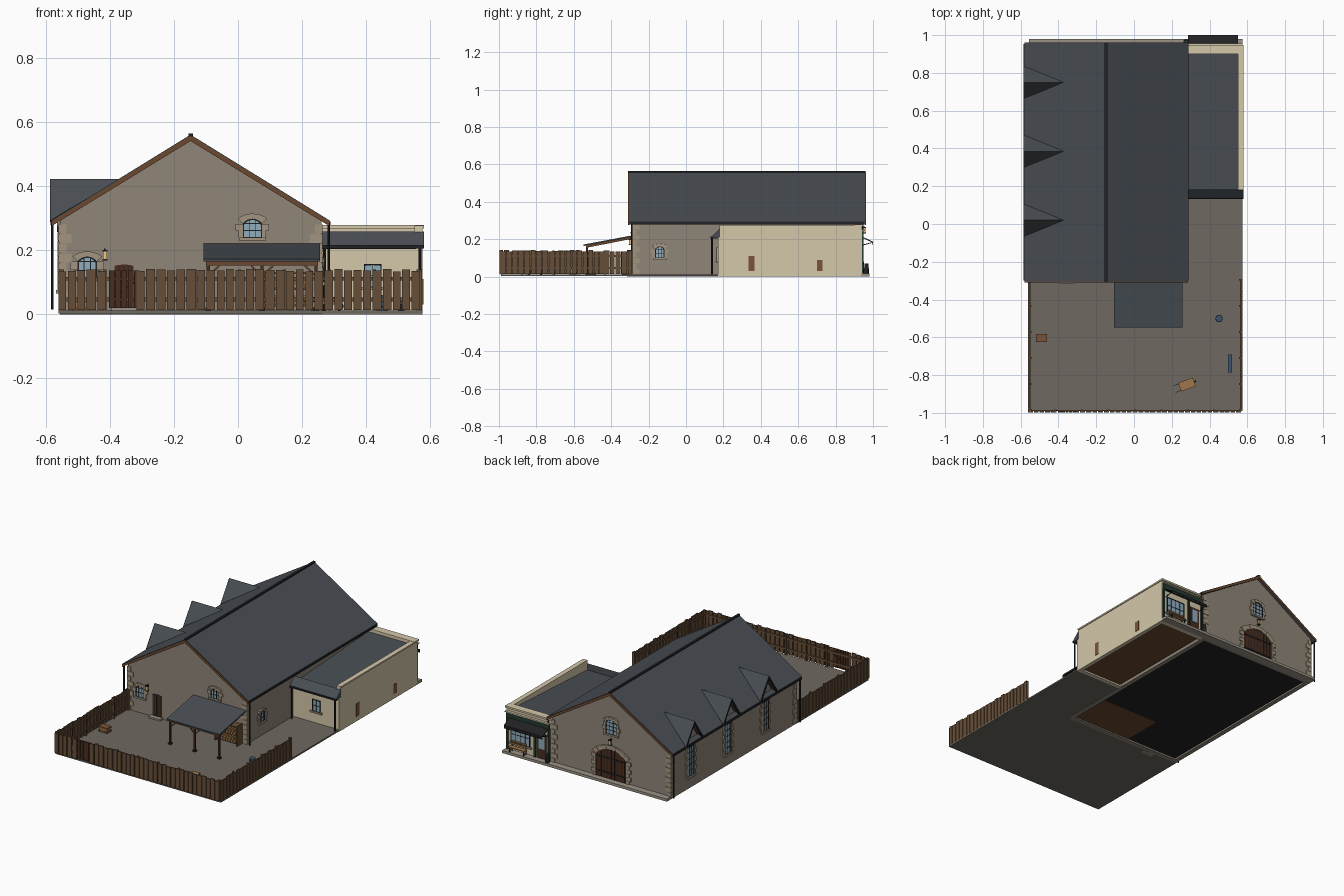
import bpy, math, random
from mathutils import Matrix, Vector

if "Cube" in bpy.data.objects:
    bpy.data.objects.remove(bpy.data.objects["Cube"])
random.seed(4)

COL = dict(stone=(.56, .52, .47), quoin=(.63, .58, .50), cream=(.83, .78, .66), slate=(.29, .31, .33),
           dark=(.15, .15, .16), wood=(.40, .31, .23), door=(.29, .19, .14), trim=(.42, .29, .20),
           glass=(.56, .67, .73), yard=(.43, .41, .38), green=(.16, .24, .20), tan=(.62, .46, .30),
           blue=(.25, .33, .42), pave=(.60, .57, .52), lamp=(.90, .78, .50), niche=(.48, .33, .23))
M = Matrix()          # current placement frame
parts = {}            # name -> (verts, faces, colour)


def add(name, verts, faces, col):
    v, f, _ = parts.setdefault(name, ([], [], col))
    o = len(v)
    v += [M @ Vector(p) for p in verts]
    f += [[i + o for i in q] for q in faces]


def prism(name, pts, a, b, col, axis='y'):
    def to3(p, t):
        return {'y': (p[0], t, p[1]), 'x': (t, p[0], p[1]), 'z': (p[0], p[1], t)}[axis]
    n = len(pts)
    verts = [to3(p, a) for p in pts] + [to3(p, b) for p in pts]
    faces = [list(range(n)), list(range(2 * n - 1, n - 1, -1))]
    faces += [[i, i + n, (i + 1) % n + n, (i + 1) % n] for i in range(n)]
    add(name, verts, faces, col)


def box(name, x0, x1, y0, y1, z0, z1, col):
    prism(name, [(x0, z0), (x1, z0), (x1, z1), (x0, z1)], y0, y1, col)


def disc(name, x, y, r, z0, z1, col, n=12):
    prism(name, [(x + r * math.cos(i * math.tau / n), y + r * math.sin(i * math.tau / n)) for i in range(n)], z0, z1, col, 'z')


def face(side, u, z=0, off=None):
    """Frame on a wall: local x along the wall, -y outward."""
    global M
    pos, rot = {'front': ((u, -.285), 0), 'back': ((u, .94), math.pi), 'right': ((.26, u), math.pi / 2),
                'left': ((-.555, u), -math.pi / 2), 'shop_front': ((u, .17), 0), 'shop_right': ((.572, u), math.pi / 2)}[side]
    M = Matrix.Translation((*pos, z)) @ Matrix.Rotation(rot, 4, 'Z')


def home():
    global M
    M = Matrix()


def arch(w, h, r, n=8):
    R = (w * w / 4 + r * r) / (2 * r)
    a = math.asin(min(1, w / 2 / R))
    arc = [(R * math.sin(-a + 2 * a * i / n), h - R + R * math.cos(-a + 2 * a * i / n)) for i in range(n + 1)]
    return [(-w / 2, 0)] + arc + [(w / 2, 0)]


def band(name, inner, outer, y0, y1, col, lo=0, step=0):
    for i in range(lo, len(inner) - 1 - lo):
        prism(name, [inner[i], outer[i], outer[i + 1], inner[i + 1]], y0 - (step if i % 2 else 0), y1, col)


def surround(w, h, r, t=.016):
    band('stone_arches', arch(w, h, r), arch(w + 2 * t, h + t, r), -.007, .01, 'quoin', 1, .002)
    k = max(2, round((h - r) / .025))
    d = (h - r) / k
    for i in range(k):
        for s in (-1, 1):
            e = w / 2 + (t * 1.4 if i % 2 else t * .8)
            box('stone_jambs', *sorted((s * w / 2, s * e)), -.007, .01, i * d, (i + 1) * d - .001, 'quoin')


def window(side, u, z, w, h, r=.015, nv=2, nh=2, stone=True):
    face(side, u, z)
    prism('window_glass', arch(w, h, r), -.003, .005, 'glass')
    band('window_frames', arch(w - .008, h - .004, r), arch(w, h, r), -.006, .004, 'dark')
    for i in range(1, nv + 1):
        x = -w / 2 + w * i / (nv + 1)
        box('window_bars', x - .0012, x + .0012, -.005, .003, 0, h - r * .3, 'dark')
    for i in range(nh + 1):
        zz = (h - r) * i / nh
        box('window_bars', -w / 2, w / 2, -.005, .003, zz - .0012, zz + .0012, 'dark')
    box('window_sills', -w / 2 - .012, w / 2 + .012, -.012, .005, -.01, 0, 'quoin' if stone else 'pave')
    if stone:
        surround(w, h, r)
    home()


def lantern(side, u, z):
    face(side, u, z)
    box('lantern_glass', -.006, .006, -.02, -.008, -.014, .01, 'lamp')
    box('lantern_caps', -.008, .008, -.022, -.006, .01, .015, 'dark')
    box('lantern_caps', -.008, .008, -.022, -.006, -.018, -.014, 'dark')
    box('lantern_caps', -.002, .002, -.016, .002, .015, .019, 'dark')
    home()


# Ground and floors
box('yard', -.56, .575, -.99, -.285, .003, .012, 'yard')
box('yard', .26, .575, -.285, .17, .003, .012, 'yard')
box('barn_floor', -.54, .245, -.27, .925, .01, .016, 'dark')
box('room_floor', -.17, .245, -.27, .0, .008, .015, 'trim')
box('shop_floor', .27, .565, .18, .93, .01, .016, 'trim')
box('pavement', -.555, .575, .935, .98, 0, .016, 'pave')

# Barn walls and roof
RX, RZ, EZ = -.148, .56, .293
SL = (RZ - EZ) / .433
for y in (-.285, .912):
    prism('barn_gable', [(-.555, 0), (.26, 0), (.26, .292), (RX, .545), (-.555, .292)], y, y + .028, 'stone')
for x in (-.555, .232):
    box('barn_side_wall', x, x + .028, -.26, .92, 0, .291, 'stone')
for s in (-1, 1):
    ex = RX + s * .433
    prism('barn_roof', [(RX, RZ), (ex, EZ), (ex, EZ - .013), (RX, RZ - .015)], -.305, .958, 'slate')
    for y in (-.309, .956):
        prism('bargeboards', [(RX, RZ - .003), (ex, EZ - .003), (ex, EZ - .018), (RX, RZ - .02)], y, y + .006, 'trim')
    box('gutters', *sorted((ex - s * .006, ex + s * .004)), -.30, .952, EZ - .014, EZ - .003, 'dark')
    for y in (-.29, .945):
        disc('downpipes', ex - s * .002, y, .0045, .015, EZ - .008, 'dark', 8)
box('ridge_cap', RX - .007, RX + .007, -.31, .96, RZ - .006, RZ + .004, 'dark')

# Corner quoins
for cx, sx in ((-.555, 1), (.26, -1)):
    for cy, sy in ((-.285, 1), (.94, -1)):
        for i in range(9):
            a, b = (.036, .02) if i % 2 else (.02, .036)
            box('quoins', *sorted((cx - sx * .004, cx + sx * a)), *sorted((cy - sy * .004, cy + sy * b)),
                .012 + i * .03, .04 + i * .03, 'quoin')

# Dormers with tall side windows
for y in (.02, .385, .75):
    tail, front, top, hw = -.37, -.585, .421, .086
    for s in (-1, 1):
        A, B, C = (front, y, top), (front, y + s * hw, EZ), (tail, y, top)
        low = [(p[0], p[1], p[2] - .012) for p in (A, B, C)]
        add('dormer_roofs', [A, B, C] + low, [(0, 1, 2), (5, 4, 3), (0, 3, 4, 1), (1, 4, 5, 2), (2, 5, 3, 0)], 'slate')
        prism('dormer_bargeboards', [(y, top), (y + s * hw, EZ), (y + s * (hw - .012), EZ - .005), (y, top - .016)],
              front - .001, front + .005, 'dark', 'x')
    prism('dormer_gables', [(y - .075, .285), (y + .075, .285), (y, .405)], -.557, -.535, 'stone', 'x')
    window('left', y, .075, .06, .195, .014, 2, 5)

# Barn windows, doors and lanterns
window('front', .045, .24, .06, .058)
window('front', -.47, .11, .06, .07)
window('right', -.14, .1, .05, .062)
window('back', RX, .295, .075, .09, .02, 2, 3)
face('front', -.355)
prism('back_door', arch(.06, .155, .004), -.004, .005, 'door')
for x in (-.015, 0, .015):
    box('back_door_planks', x - .001, x + .001, -.006, 0, .02, .15, 'dark')
box('door_step', -.04, .04, -.03, 0, .0, .022, 'pave')
face('back', RX, .012)
prism('barn_doors', arch(.21, .19, .05), -.004, .005, 'door')
for i in range(-4, 5):
    box('barn_door_planks', i * .023 - .0012, i * .023 + .0012, -.006, 0, 0, .185 - abs(i) ** 2 * .0027, 'dark')
for z in (.035, .125):
    box('barn_door_hinges', -.1, .1, -.007, 0, z, z + .008, 'dark')
surround(.21, .19, .05, .022)
home()
lantern('front', -.415, .186)
lantern('back', RX, .25)

# Shop wing: walls, parapets and sloping roof
box('shop_right_wall', .55, .575, .18, .94, 0, .268, 'cream')
box('shop_back_wall', .26, .575, .905, .94, 0, .268, 'cream')
box('shop_front_wall', .26, .575, .17, .195, 0, .212, 'cream')
box('shop_coping', .55, .58, .18, .945, .268, .277, 'cream')
box('shop_coping', .26, .58, .9, .947, .268, .279, 'cream')
prism('shop_roof', [(.14, .215), (.91, .257), (.91, .24), (.14, .203)], .255, .555, 'slate', 'x')
prism('shop_roof_verge', [(.138, .215), (.182, .258), (.182, .21), (.138, .205)], .26, .579, 'slate', 'x')
box('shop_gutter', .262, .58, .132, .142, .205, .214, 'dark')
for x in (.27, .567):
    disc('shop_downpipes', x, .14, .005, .012, .21, 'dark', 8)
window('shop_front', .42, .085, .055, .072, .002, 1, 2, False)
for y, h in ((.35, .11), (.715, .09)):
    box('wall_vents', .57, .578, y - .015, y + .015, .03, h, 'niche')

# Shop front with fascia, awning, door, window
window('back', .475, .065, .13, .105, .002, 3, 2, False)
face('back', .33, .016)
box('shop_door', -.032, .032, -.004, .005, 0, .155, 'door')
box('shop_door_glass', -.02, .02, -.006, 0, .06, .14, 'glass')
home()
box('shop_fascia', .275, .57, .935, .95, .214, .246, 'green')
box('shop_cornice', .27, .575, .935, .956, .246, .252, 'cream')
for x in (.277, .375, .565):
    box('shop_pilasters', x - .007, x + .007, .935, .948, .012, .214, 'green')
prism('awning', [(.94, .215), (1, .187), (1, .181), (.94, .209)], .285, .55, 'dark', 'x')
for i in range(9):
    x = .285 + i * .0295
    box('awning_valance', x, x + .0275, .997, 1, .168, .186, 'dark')
for x in (.29, .545):
    prism('awning_arms', [(.94, .165), (.998, .181), (.998, .185), (.94, .17)], x - .002, x + .002, 'dark', 'x')

# Street bench and planter
box('bench_seat', .425, .535, .95, .978, .044, .049, 'tan')
for z in (.058, .072):
    box('bench_back', .425, .535, .949, .953, z, z + .009, 'tan')
for x in (.432, .528):
    box('bench_legs', x - .003, x + .003, .949, .953, .016, .08, 'dark')
    box('bench_legs', x - .003, x + .003, .97, .975, .016, .044, 'dark')
disc('planter', .275, .965, .013, .016, .045, 'dark')
disc('planter_shrub', .275, .965, .011, .045, .07, 'green', 8)

# Yard fence and gate
def fence(length, gate=None):
    u = 0
    while u < length - .01:
        w = min(random.uniform(.023, .029), length - u)
        if not (gate and gate[0] < u + w / 2 < gate[1]):
            box('fence_boards', u, u + w, -.004, .003, .013, random.uniform(.133, .142), 'wood')
        u += w + .005
    for z in (.04, .105):
        box('fence_rails', 0, length, .003, .009, z, z + .012, 'wood')
    k = round(length / .14)
    for i in range(k + 1):
        x = .005 + (length - .01) * i / k
        box('fence_posts', x - .005, x + .005, .003, .013, .012, .14, 'wood')

M = Matrix.Translation((-.56, -.994, 0))
fence(1.13, (.16, .255))
for i in range(5):
    box('gate_boards', .158 + i * .0195, .175 + i * .0195, -.003, .003, .02, .136, 'door')
prism('gate_brace', [(.16, .05), (.168, .05), (.25, .105), (.242, .105)], .003, .008, 'door')
M = Matrix.Translation((.57, -.99, 0)) @ Matrix.Rotation(math.pi / 2, 4, 'Z')
fence(.70)
M = Matrix.Translation((-.556, -.29, 0)) @ Matrix.Rotation(-math.pi / 2, 4, 'Z')
fence(.70)
home()

# Lean-to shelter
prism('lean_to_roof', [(-.547, .172), (-.285, .221), (-.285, .213), (-.547, .164)], -.107, .256, 'slate', 'x')
box('lean_to_beam', -.1, .25, -.535, -.523, .152, .166, 'trim')
for x in (-.093, .075, .243):
    box('lean_to_posts', x - .005, x + .005, -.534, -.524, .012, .16, 'door')
    box('lean_to_post_feet', x - .009, x + .009, -.538, -.52, .012, .022, 'dark')
    prism('lean_to_rafters', [(-.53, .155), (-.285, .203), (-.285, .213), (-.53, .167)], x - .004, x + .004, 'trim', 'x')
    for s in (-1, 1):
        if -.1 < x + s * .03 < .25:
            prism('lean_to_braces', [(x, .115), (x, .123), (x + s * .035, .156), (x + s * .035, .148)], -.532, -.526, 'trim')

# Log rack under shelter
for z in (.025, .075, .125):
    box('log_rack', .08, .23, -.34, -.288, z, z + .005, 'wood')
for x in (.078, .228):
    box('log_rack', x, x + .006, -.342, -.288, .012, .135, 'wood')
for z in (.03, .08):
    for r in range(2):
        for i in range(8 - r):
            cx, cz = .094 + i * .017 + r * .0085, z + .0085 + r * .015
            prism('logs', [(cx + .008 * math.cos(a * math.tau / 8), cz + .008 * math.sin(a * math.tau / 8)) for a in range(8)],
                  -.345, -.292, 'tan')

# Yard clutter: crate, barrel, trough, handcart
box('crate', -.517, -.463, -.622, -.586, .012, .045, 'tan')
for z in (.014, .036):
    box('crate_slats', -.52, -.46, -.625, -.583, z, z + .01, 'niche')
disc('barrel', .45, -.5, .018, .012, .06, 'blue', 16)
for z in (.022, .046):
    disc('barrel_hoops', .45, -.5, .0195, z, z + .004, 'dark', 16)
box('trough', .497, .52, -.785, -.69, .03, .048, 'blue')
for y in (-.775, -.705):
    box('trough_legs', .498, .519, y - .005, y + .005, .012, .03, 'dark')
M = Matrix.Translation((.28, -.85, .012)) @ Matrix.Rotation(math.radians(20), 4, 'Z')
prism('handcart_tray', [(-.03, .018), (.03, .018), (.042, .042), (-.04, .042)], -.024, .024, 'tan')
for y in (-.02, .017):
    box('handcart_handles', -.07, .03, y, y + .003, .026, .03, 'wood')
    box('handcart_legs', -.028, -.024, y, y + .003, 0, .02, 'wood')
prism('handcart_wheel', [(.038 + .013 * math.cos(a * math.tau / 12), .013 + .013 * math.sin(a * math.tau / 12)) for a in range(12)],
      -.003, .003, 'dark')
home()

# Turn the collected parts into objects
import bmesh
mats = {}
for name, (verts, faces, col) in parts.items():
    if col not in mats:
        mats[col] = bpy.data.materials.new(col)
        mats[col].diffuse_color = (*[c ** 2.2 for c in COL[col]], 1)
    me = bpy.data.meshes.new(name)
    me.from_pydata(verts, [], faces)
    bm = bmesh.new()
    bm.from_mesh(me)
    bmesh.ops.recalc_face_normals(bm, faces=bm.faces)
    bm.to_mesh(me)
    bm.free()
    me.materials.append(mats[col])
    bpy.context.collection.objects.link(bpy.data.objects.new(name, me))

for m in bpy.data.materials:
    if m.users and not m.is_grease_pencil:
        m.use_nodes = True
        m.node_tree.nodes["Principled BSDF"].inputs["Base Color"].default_value = m.diffuse_color
